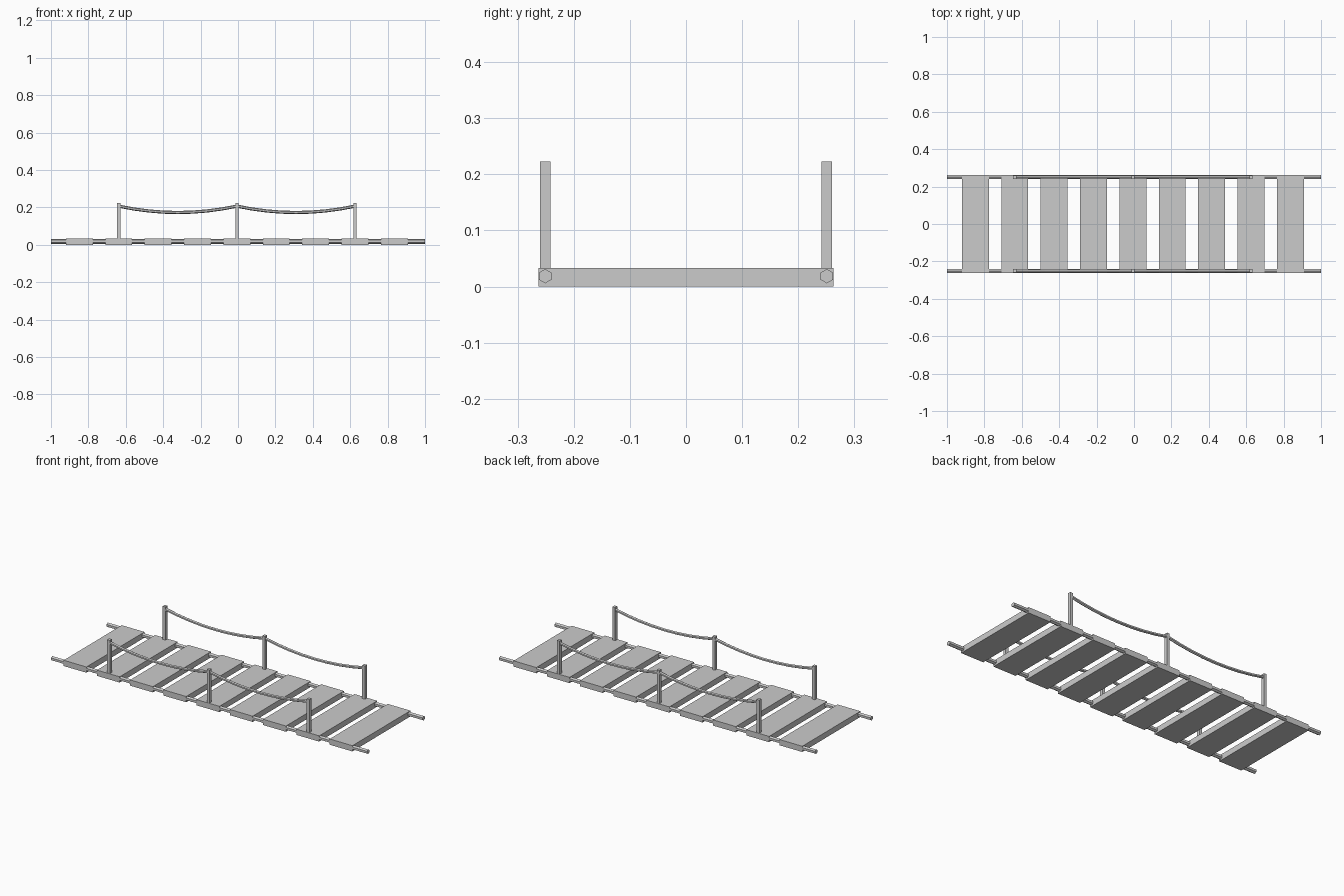
import bpy
from mathutils import Vector

if "Cube" in bpy.data.objects:
    bpy.data.objects.remove(bpy.data.objects["Cube"])

CX, SIDE = -0.006, 0.251      # deck centre along x, rail offset along y
SPAN = 0.632                  # distance between posts


def box(name, loc, size):
    bpy.ops.mesh.primitive_cube_add(size=1, location=loc)
    o = bpy.context.object
    o.name = name
    o.scale = size
    bpy.ops.object.transform_apply(location=False, rotation=False, scale=True)
    return o


def tube(name, pts, r, sides=6):
    """Low-poly capped tube along a path lying in an xz plane."""
    import math
    pts = [Vector(p) for p in pts]
    verts, faces = [], []
    for i, p in enumerate(pts):
        t = (pts[min(i + 1, len(pts) - 1)] - pts[max(i - 1, 0)]).normalized()
        side = Vector((0, 1, 0))
        up = t.cross(side)
        for k in range(sides):
            a = 2 * math.pi * k / sides
            verts.append(p + r * (math.cos(a) * up + math.sin(a) * side))
    for i in range(len(pts) - 1):
        for k in range(sides):
            a, b = i * sides + k, i * sides + (k + 1) % sides
            faces.append((a, b, b + sides, a + sides))
    faces += [tuple(range(sides))[::-1],
              tuple(range(len(verts) - sides, len(verts)))]
    me = bpy.data.meshes.new(name)
    me.from_pydata([tuple(v) for v in verts], [], faces)
    o = bpy.data.objects.new(name, me)
    bpy.context.collection.objects.link(o)
    return o


# deck planks
for i in range(9):
    box(f"plank_{i + 1}", (CX + (i - 4) * 0.2105, 0, 0.0165), (0.144, 0.525, 0.033))

for s, label in ((-1, "front"), (1, "back")):
    y = s * SIDE
    # long rope under the deck edge
    tube(f"{label}_deck_rope", [(-1, y, 0.0185), (1, y, 0.0185)], 0.0127)
    # posts
    for j in (-1, 0, 1):
        box(f"{label}_post_{j + 2}", (CX + j * SPAN, y, 0.1165), (0.017, 0.019, 0.213))
    # sagging hand ropes
    for j in (-1, 0):
        pts = []
        for k in range(9):
            u = k / 8
            pts.append((CX + (j + u) * SPAN, y, 0.207 - 0.034 * 4 * u * (1 - u)))
        tube(f"{label}_hand_rope_{j + 2}", pts, 0.0085)
